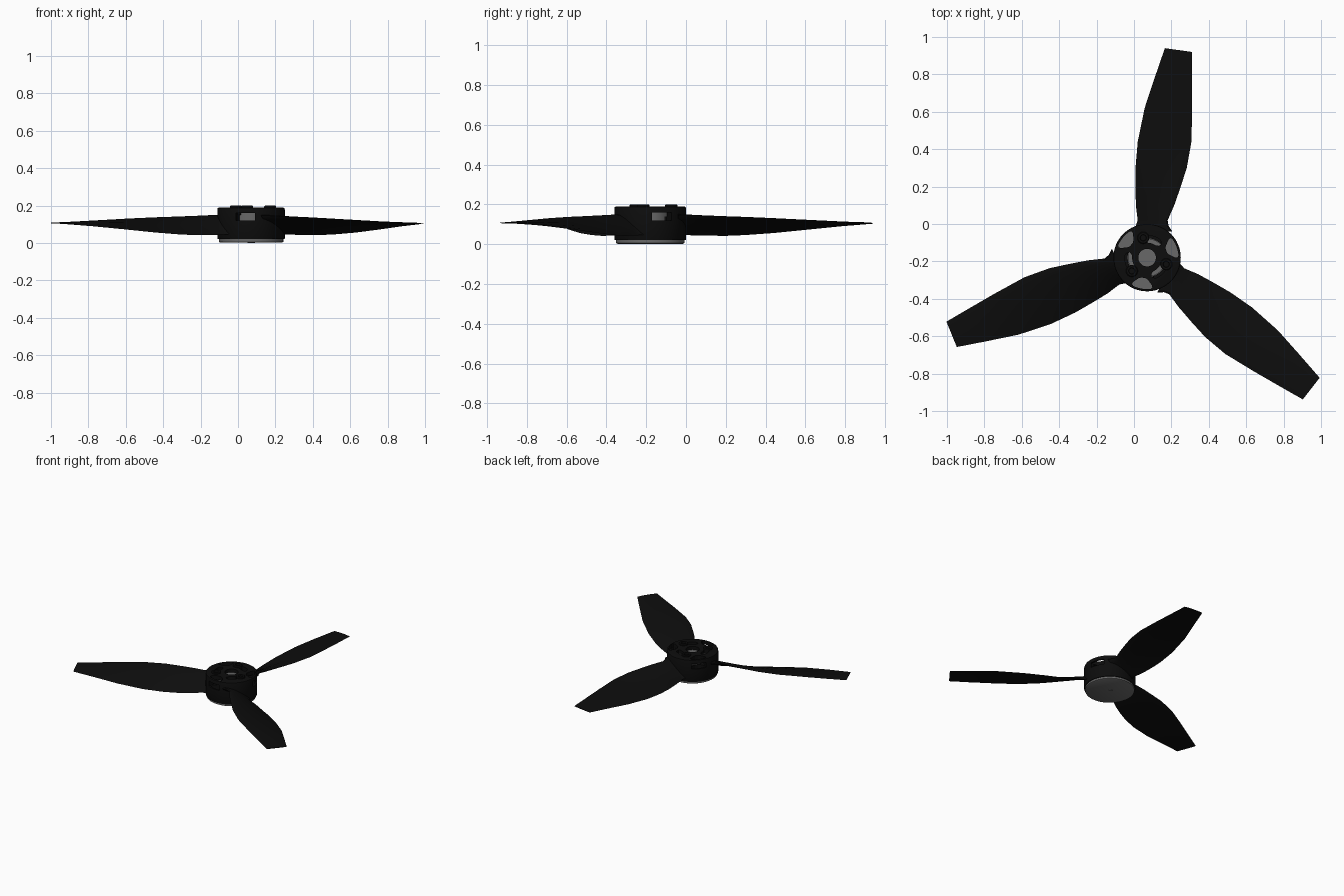
import bpy, bmesh, math
from math import cos, sin, radians, tau
from mathutils import Matrix, Vector

if "Cube" in bpy.data.objects:
    bpy.data.objects.remove(bpy.data.objects["Cube"])

CENTRE = Vector((0.07, -0.18, 0))


def material(name, v):
    m = bpy.data.materials.new(name)
    m.diffuse_color = (v, v, v, 1)
    m.use_nodes = True
    m.node_tree.nodes["Principled BSDF"].inputs["Base Color"].default_value = m.diffuse_color
    return m


BLACK = material("black_plastic", 0.004)
GREY = material("grey_metal", 0.14)


def finish(name, bm, mat=None, smooth=True):
    bmesh.ops.recalc_face_normals(bm, faces=bm.faces)
    me = bpy.data.meshes.new(name)
    bm.to_mesh(me)
    bm.free()
    ob = bpy.data.objects.new(name, me)
    bpy.context.collection.objects.link(ob)
    ob.location = CENTRE
    if mat:
        me.materials.append(mat)
    if smooth:
        bpy.ops.object.select_all(action='DESELECT')
        ob.select_set(True)
        bpy.context.view_layer.objects.active = ob
        bpy.ops.object.shade_smooth_by_angle(angle=radians(35))
    return ob


def prism(bm, pts, z0, z1):
    lo = [bm.verts.new((x, y, z0)) for x, y in pts]
    hi = [bm.verts.new((x, y, z1)) for x, y in pts]
    n = len(pts)
    bm.faces.new(lo[::-1])
    bm.faces.new(hi)
    for i in range(n):
        bm.faces.new((lo[i], lo[(i + 1) % n], hi[(i + 1) % n], hi[i]))


def polar(r, deg):
    return (r * cos(radians(deg)), r * sin(radians(deg)))


def circle(r, n=48, c=(0, 0)):
    return [(c[0] + r * cos(tau * i / n), c[1] + r * sin(tau * i / n)) for i in range(n)]


def lathe(name, profile, mat, c=(0, 0), n=64):
    bm = bmesh.new()
    rings = [[bm.verts.new((x, y, z)) for x, y in circle(r, n, c)] for r, z in profile]
    for a, b in zip(rings, rings[1:]):
        for i in range(n):
            bm.faces.new((a[i], a[(i + 1) % n], b[(i + 1) % n], b[i]))
    bm.faces.new(rings[0])
    bm.faces.new(rings[-1])
    return finish(name, bm, mat)


def cut(ob, name, bm):
    c = finish(name, bm, None, False)
    c.hide_render = True
    c.hide_viewport = False
    c.display_type = 'WIRE'
    m = ob.modifiers.new(name, 'BOOLEAN')
    m.operation = 'DIFFERENCE'
    m.solver = 'EXACT'
    m.object = c


# Motor base plate, shaft end and inner motor core
lathe("motor_base", [(0.165, 0.002), (0.172, 0.006), (0.172, 0.024)], GREY)
lathe("shaft_end", [(0.02, 0.0), (0.02, 0.01)], GREY, n=24)
lathe("motor_core", [(0.102, 0.02), (0.102, 0.162)], GREY)

# Hub body
hub = lathe("hub", [(0.178, 0.02), (0.18, 0.024), (0.18, 0.18), (0.178, 0.187), (0.17, 0.19)], BLACK)

# Cavity for the motor core
bm = bmesh.new()
prism(bm, circle(0.104, 64), 0.01, 0.164)
cut(hub, "core_cavity_cutter", bm)

# Centre hole and curved slots in the top plate
bm = bmesh.new()
prism(bm, circle(0.047, 40), 0.15, 0.25)
for k in range(3):
    a0, a1 = 54 + 120 * k, 92 + 120 * k
    pts = [polar(0.119, a0 + (a1 - a0) * i / 10) for i in range(11)]
    pts += [polar(0.1, a1 + 9), polar(0.083, a1)]
    pts += [polar(0.08, a1 - (a1 - a0) * i / 10) for i in range(1, 11)]
    pts += [polar(0.088, a0 - 8), polar(0.1, a0 - 11), polar(0.111, a0 - 8)]
    prism(bm, pts, 0.14, 0.25)
cut(hub, "slot_cutter", bm)

# Rounded triangular pockets between the blades
bm = bmesh.new()
for k in range(3):
    a = 140 + 120 * k
    pts = [polar(0.168, a - 17 + 34 * i / 10) for i in range(11)]
    pts += [polar(0.162, a + 20), polar(0.15, a + 20), polar(0.118, a + 12), polar(0.11, a + 6),
            polar(0.11, a - 6), polar(0.118, a - 12), polar(0.15, a - 20), polar(0.162, a - 20)]
    prism(bm, pts, 0.01, 0.25)
cut(hub, "pocket_cutter", bm)

# Side windows that open each pocket outward
bm = bmesh.new()
for k in range(3):
    m = Matrix.Rotation(radians(140 + 120 * k), 4, 'Z') @ Matrix.Translation((0.15, 0, 0.14)) \
        @ Matrix.Diagonal((0.11, 0.105, 0.04, 1))
    bmesh.ops.create_cube(bm, size=1, matrix=m)
cut(hub, "window_cutter", bm)

# Bolts with sunken sockets
for k in range(3):
    lathe(f"bolt_{k + 1}", [(0.032, 0.15), (0.032, 0.196), (0.028, 0.2), (0.017, 0.2), (0.015, 0.188)],
          BLACK, polar(0.108, 101 + 120 * k), 32)

# Blade stations: radius, low edge x, high edge x, low z, high z, thickness
STATIONS = [
    (0.14, -0.10, 0.135, 0.050, 0.146, 0.034),
    (0.17, -0.06, 0.115, 0.047, 0.146, 0.032),
    (0.20, -0.05, 0.110, 0.045, 0.145, 0.030),
    (0.28, -0.06, 0.145, 0.043, 0.142, 0.026),
    (0.38, -0.062, 0.180, 0.042, 0.139, 0.022),
    (0.48, -0.062, 0.212, 0.046, 0.136, 0.019),
    (0.62, -0.050, 0.237, 0.056, 0.130, 0.016),
    (0.80, -0.013, 0.241, 0.074, 0.121, 0.012),
    (0.96, 0.040, 0.241, 0.090, 0.113, 0.009),
    (1.11, 0.095, 0.240, 0.103, 0.107, 0.006),
]
# Aerofoil loop: chord fraction, height as a multiple of thickness
FOIL = [(0, 0), (0.15, 0.32), (0.35, 0.58), (0.6, 0.72), (0.85, 0.5), (0.96, 0.25), (1, 0),
        (0.96, -0.2), (0.85, -0.28), (0.6, -0.25), (0.35, -0.15), (0.15, -0.06)]

# Three twisted blades
for k in range(3):
    bm = bmesh.new()
    rings = []
    for i, (y, xl, xr, zl, zr, t) in enumerate(STATIONS):
        tip = 0.02 if i == len(STATIONS) - 1 else 0
        rings.append([bm.verts.new((xl + (xr - xl) * u, y + tip * (0.5 - u),
                                    zl + (zr - zl) * u + h * t)) for u, h in FOIL])
    n = len(FOIL)
    for a, b in zip(rings, rings[1:]):
        for i in range(n):
            bm.faces.new((a[i], a[(i + 1) % n], b[(i + 1) % n], b[i]))
    bm.faces.new(rings[0])
    bm.faces.new(rings[-1])
    bmesh.ops.rotate(bm, verts=bm.verts, cent=(0, 0, 0), matrix=Matrix.Rotation(radians(120 * k), 3, 'Z'))
    finish(f"blade_{k + 1}", bm, BLACK)
